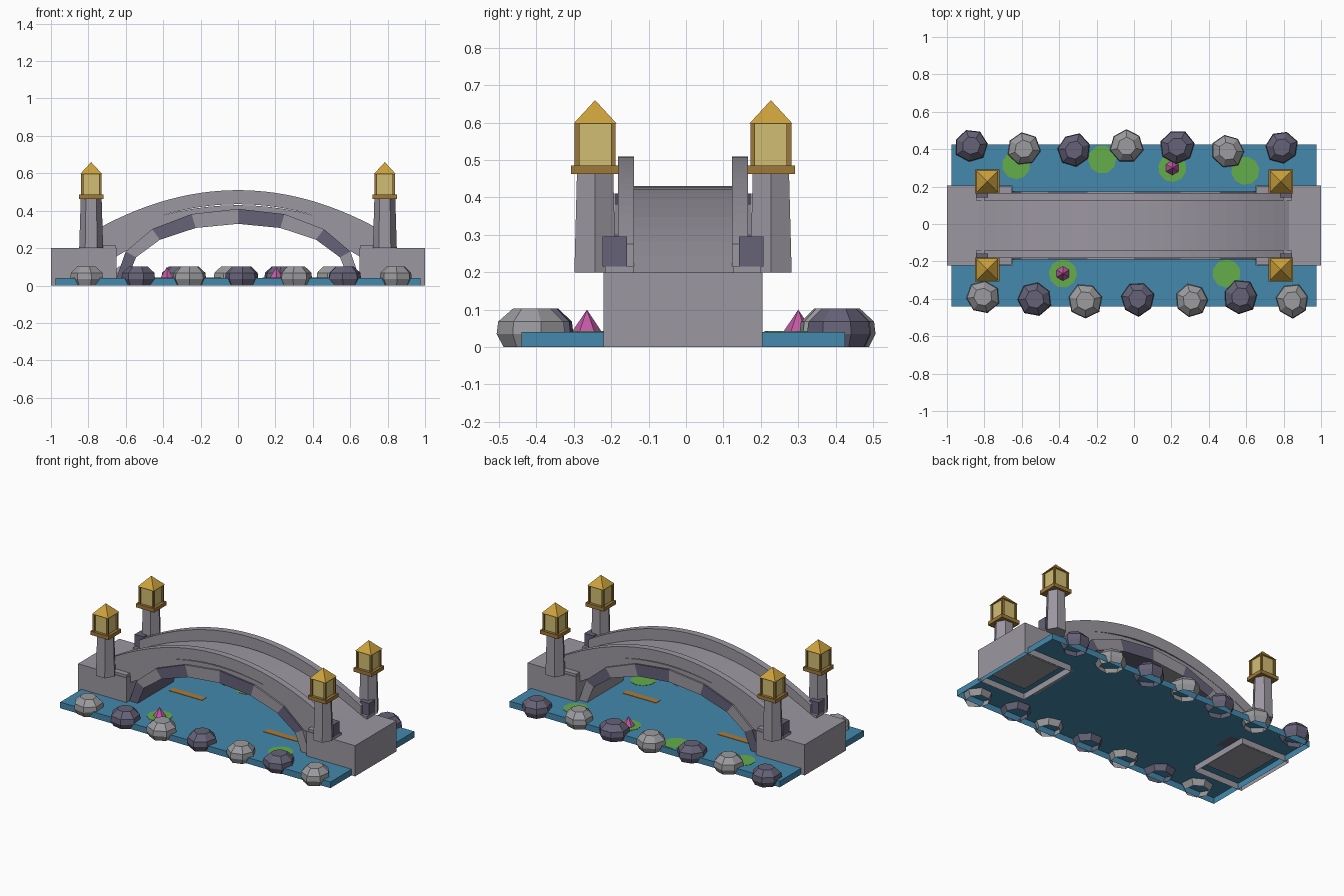
import bpy, bmesh, math, random
from mathutils import Vector, Matrix

random.seed(4)
if "Cube" in bpy.data.objects:
    bpy.data.objects.remove(bpy.data.objects["Cube"], do_unlink=True)

YC = -0.008  # bridge centre line


def material(name, hex_code):
    srgb = [int(hex_code[i:i + 2], 16) / 255 for i in (0, 2, 4)]
    col = [((c + 0.055) / 1.055) ** 2.4 for c in srgb] + [1]
    m = bpy.data.materials.new(name)
    m.use_nodes = True
    m.diffuse_color = col
    m.node_tree.nodes["Principled BSDF"].inputs["Base Color"].default_value = col
    return m


stone = material("grey stone", "9c97a1")
dark_stone = material("dark stone", "656277")
rock_grey = material("rock grey", "9c9b9f")
water_blue = material("water blue", "4388ac")
gold = material("roof gold", "cda23c")
bronze = material("bronze", "9d7838")
glass = material("lamp glass", "d2be74")
leaf = material("leaf green", "64ae4b")
pink = material("petal pink", "c25aa4")
fish_orange = material("fish orange", "ad7a38")


def finish(bm, name, *mats):
    me = bpy.data.meshes.new(name)
    bm.to_mesh(me)
    bm.free()
    for m in mats:
        me.materials.append(m)
    ob = bpy.data.objects.new(name, me)
    bpy.context.collection.objects.link(ob)
    return ob


def box(bm, x, y, z):
    """Add a box from three (low, high) ranges."""
    size = [abs(b - a) for a, b in (x, y, z)]
    mid = Vector([(a + b) / 2 for a, b in (x, y, z)])
    bmesh.ops.create_cube(bm, size=1, matrix=Matrix.Translation(mid) @ Matrix.Diagonal((*size, 1)))


def box_object(name, mat, x, y, z, open_below=False):
    bm = bmesh.new()
    box(bm, x, y, z)
    if open_below:
        under = [f for f in bm.faces if f.normal.z < -0.5]
        bmesh.ops.delete(bm, geom=under, context="FACES_ONLY")
    return finish(bm, name, mat)


def cone(name, mat, sides, r1, r2, x, y, z1, z2, turn=0):
    bm = bmesh.new()
    place = Matrix.Translation((x, y, (z1 + z2) / 2)) @ Matrix.Rotation(turn, 4, "Z")
    bmesh.ops.create_cone(bm, cap_ends=True, segments=sides, radius1=r1, radius2=r2,
                          depth=z2 - z1, matrix=place)
    return finish(bm, name, mat)


def slab(name, mat, upper, lower, y1, y2):
    """Solid strip between two matching x-z curves, from y1 to y2."""
    bm = bmesh.new()
    rings = [[bm.verts.new((x, y, z)) for (x, z), y in
              ((u, y1), (u, y2), (l, y2), (l, y1))] for u, l in zip(upper, lower)]
    for a, b in zip(rings, rings[1:]):
        for i in range(4):
            j = (i + 1) % 4
            bm.faces.new((a[i], a[j], b[j], b[i]))
    bm.faces.new(rings[0])
    bm.faces.new(rings[-1])
    bmesh.ops.recalc_face_normals(bm, faces=bm.faces)
    return finish(bm, name, mat)


def hump(x, half, base, rise):
    return base + rise * (1 - (x / half) ** 2)


def ellipse(i, a, b):
    t = math.pi * i / 8
    return a * math.cos(t), 0.04 + b * math.sin(t)


# Water and end blocks, hollow underneath
box_object("water", water_blue, (-0.975, 0.975), (-0.44, 0.425), (0, 0.04), True)
for side, s in (("left", 1), ("right", -1)):
    box_object(side + "_abutment", stone, (s * 0.65, s), (YC - 0.213, YC + 0.213), (0, 0.2), True)
    box_object(side + "_abutment_core", stone, (s * 0.69, s * 0.94), (YC - 0.16, YC + 0.16), (0.034, 0.039))

# Arch of alternating blocks
bm = bmesh.new()
for i in range(8):
    ends = [ellipse(i, 0.65, 0.37), ellipse(i + 1, 0.65, 0.37),
            ellipse(i + 1, 0.59, 0.29), ellipse(i, 0.59, 0.29)]
    front, back = ([bm.verts.new((x, YC + y, z)) for x, z in ends] for y in (-0.183, 0.183))
    faces = [bm.faces.new(front), bm.faces.new(back)]
    for j in range(4):
        k = (j + 1) % 4
        faces.append(bm.faces.new((front[j], front[k], back[k], back[j])))
    for f in faces:
        f.material_index = i % 2
bmesh.ops.recalc_face_normals(bm, faces=bm.faces)
finish(bm, "arch_blocks", stone, dark_stone)

# Humped deck, filled down to the arch
xs = [0.83 * (i / 10 - 1) for i in range(21)]
deck_top = [(x, hump(x, 0.83, 0.2, 0.23)) for x in xs]
deck_low = [(x, min(z - 0.001, 0.03 + 0.37 * math.sqrt(max(0.1, 1 - (x / 0.65) ** 2))))
            for x, z in deck_top]
slab("deck", stone, deck_top, deck_low, YC - 0.172, YC + 0.172)

# Curved parapets with stepped feet and end blocks
fine = [-0.8 + 0.05 * i for i in range(33)]
for side, s in (("front", -1), ("back", 1)):
    slab(side + "_parapet", stone, [(x, hump(x, 0.8, 0.275, 0.235)) for x in fine],
         [(x, hump(x, 0.8, 0.2, 0.235)) for x in fine], YC + s * 0.131, YC + s * 0.174)
    for e in (-1, 1):
        box_object(side + "_parapet_foot", stone, (e * 0.655, e * 0.845),
                   (YC + s * 0.133, YC + s * 0.208), (0.19, 0.216))
        box_object(side + "_parapet_end", dark_stone, (e * 0.78, e * 0.845),
                   (YC + s * 0.15, YC + s * 0.215), (0.216, 0.295))


# Lantern pillars
def lantern(x, y):
    cone("lantern_pillar", stone, 6, 0.064, 0.056, x, y, 0.2, 0.465, math.pi / 6)
    box_object("lantern_base", bronze, (x - 0.066, x + 0.066), (y - 0.064, y + 0.064), (0.462, 0.486))
    box_object("lantern_glass", glass, (x - 0.046, x + 0.046), (y - 0.046, y + 0.046), (0.486, 0.598))
    bm = bmesh.new()
    for sx in (-1, 1):
        for sy in (-1, 1):
            box(bm, *([sorted((c + s * 0.042, c + s * 0.055)) for c, s in ((x, sx), (y, sy))]),
                (0.486, 0.598))
    finish(bm, "lantern_posts", bronze)
    cone("lantern_roof", gold, 4, 0.058 * math.sqrt(2), 0, x, y, 0.597, 0.66, math.pi / 4)


for sx in (-1, 1):
    for sy in (-1, 1):
        lantern(sx * 0.785, YC + sy * 0.235)


# Bank rocks: squat faceted domes, open underneath
def rock(name, mat, x, y):
    bm = bmesh.new()
    turn = random.uniform(0, 6)
    wobble = [random.uniform(0.93, 1.05) for _ in range(7)]
    rings = []
    for r, z in ((0.074, 0), (0.092, 0.035), (0.088, 0.068), (0.05, 0.103)):
        ring = []
        for i, w in enumerate(wobble):
            a = turn + math.tau * i / 7
            ring.append(bm.verts.new((x + r * w * math.cos(a), y + r * w * math.sin(a), z)))
        rings.append(ring)
    for low, high in zip(rings, rings[1:]):
        for i in range(7):
            j = (i + 1) % 7
            bm.faces.new((low[i], low[j], high[j], high[i]))
    bm.faces.new(rings[-1])
    finish(bm, name, mat)


front_rocks = [(-0.81, -0.39), (-0.53, -0.4), (-0.26, -0.41), (0.02, -0.4),
               (0.31, -0.41), (0.57, -0.39), (0.845, -0.41)]
back_rocks = [(-0.87, 0.42), (-0.59, 0.4), (-0.32, 0.395), (-0.04, 0.415),
              (0.23, 0.415), (0.5, 0.39), (0.79, 0.41)]
for i, (f, b) in enumerate(zip(front_rocks, back_rocks)):
    pair = (rock_grey, dark_stone) if i % 2 == 0 else (dark_stone, rock_grey)
    rock("front_rock", pair[0], *f)
    rock("back_rock", pair[1], *b)

# Lily pads and flowers
pads = [(-0.63, 0.315), (-0.17, 0.345), (0.205, 0.3), (0.595, 0.285), (-0.38, -0.265), (0.495, -0.265)]
for i, (x, y) in enumerate(pads):
    cone("lily_pad", leaf, 10, 0.076, 0.076, x, y, 0.0405, 0.0425, i)
for x, y in (pads[2], pads[4]):
    cone("lily_flower", pink, 6, 0.039, 0, x, y, 0.042, 0.1)

# Fish under the arch, seen as flat shapes on the water
for x, y in ((-0.42, 0.08), (0.37, -0.07)):
    box_object("fish", fish_orange, (x - 0.12, x + 0.12), (y - 0.022, y + 0.022), (0.0405, 0.043))
